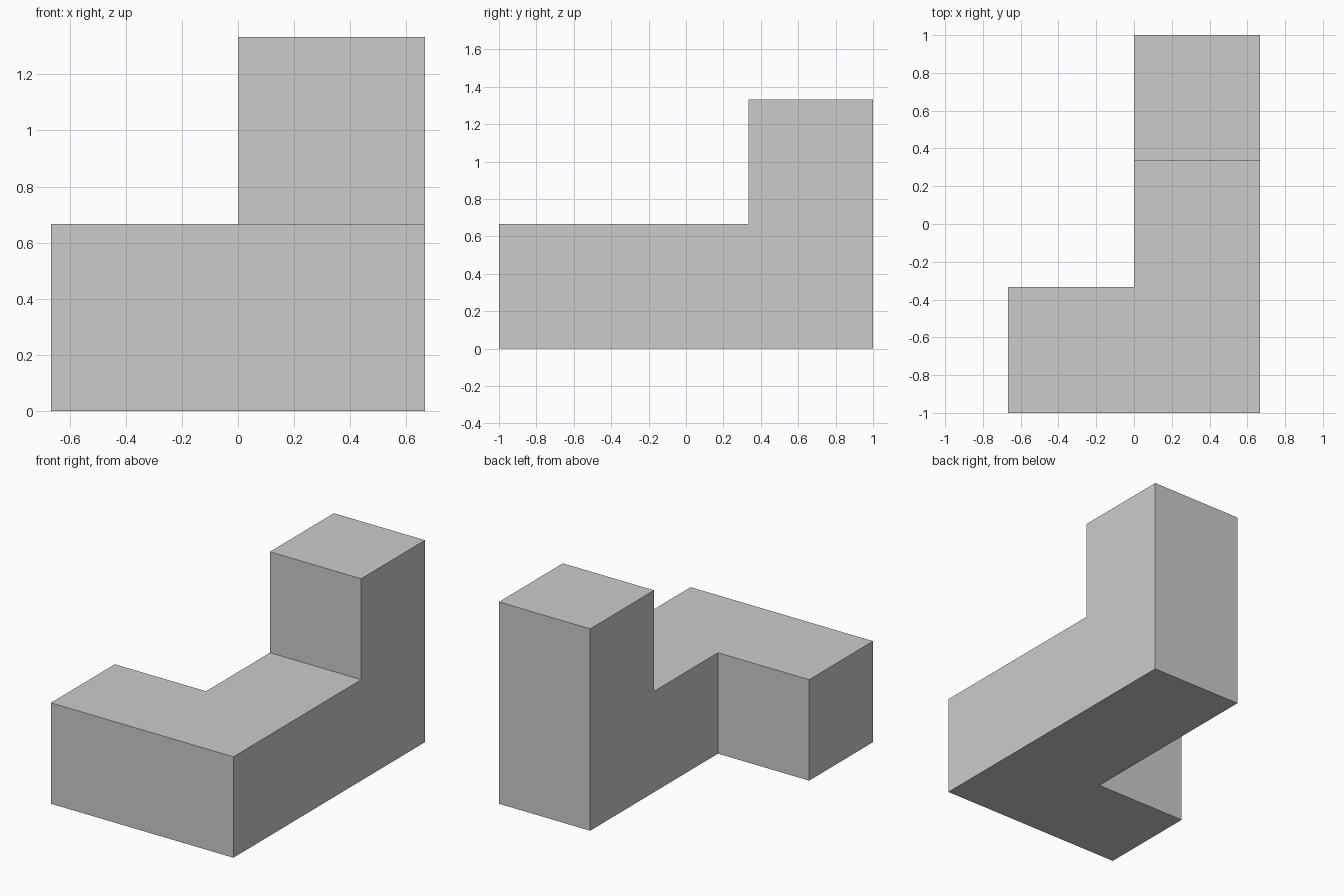
import bpy, bmesh
from mathutils import Vector

if "Cube" in bpy.data.objects:
    bpy.data.objects.remove(bpy.data.objects["Cube"])

S = 2 / 3  # edge length of one cube unit

# Cube units of the piece: long bar, side foot, raised end
cells = {(0, 0, 0), (0, 1, 0), (0, 2, 0), (-1, 0, 0), (0, 2, 1)}

bm = bmesh.new()


def add_side(cell, axis, sign):
    """Add the square on one side of a cube unit, facing outward."""
    normal, u = Vector(), Vector()
    normal[axis], u[(axis + 1) % 3] = sign, 1
    v = normal.cross(u)
    centre = Vector(cell) + Vector((0.5, 0.5, 0.5)) + normal / 2
    corners = [centre + (u * a + v * b) / 2
               for a, b in ((-1, -1), (1, -1), (1, 1), (-1, 1))]
    bm.faces.new([bm.verts.new(c * S + Vector((0, -1, 0))) for c in corners])


# Outer skin only: skip sides shared by two units
for cell in sorted(cells):
    for axis in range(3):
        for sign in (-1, 1):
            neighbour = list(cell)
            neighbour[axis] += sign
            if tuple(neighbour) not in cells:
                add_side(cell, axis, sign)

# Weld, then merge coplanar squares into single flat faces
bmesh.ops.remove_doubles(bm, verts=bm.verts[:], dist=1e-4)
bmesh.ops.dissolve_limit(bm, angle_limit=0.01, verts=bm.verts[:], edges=bm.edges[:])
bmesh.ops.recalc_face_normals(bm, faces=bm.faces[:])

mesh = bpy.data.meshes.new("puzzle_block")
bm.to_mesh(mesh)
bm.free()
bpy.context.collection.objects.link(bpy.data.objects.new("puzzle_block", mesh))
